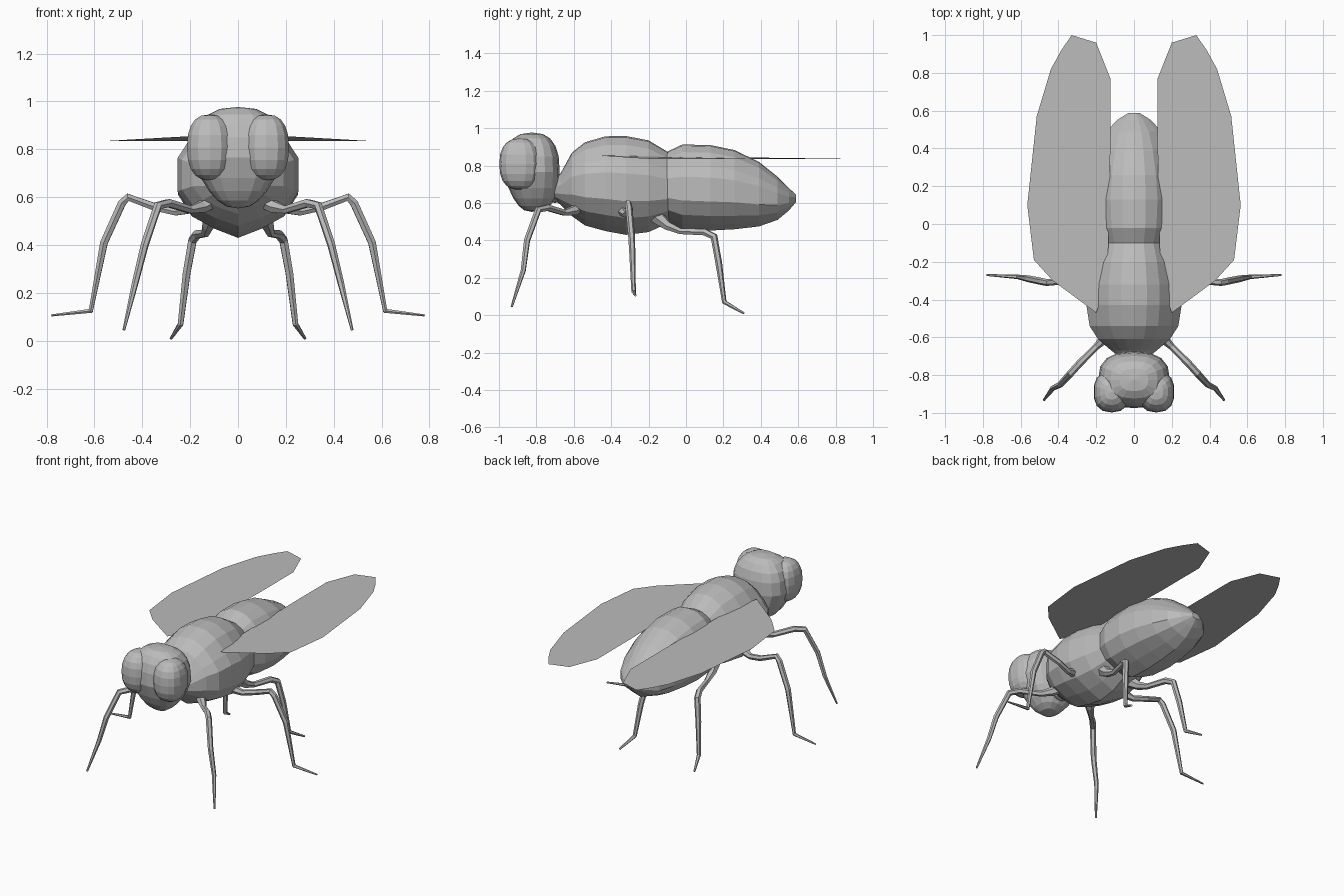
import bpy, bmesh, math
from mathutils import Vector

cube = bpy.data.objects.get("Cube")
if cube:
    bpy.data.objects.remove(cube, do_unlink=True)

grey = bpy.data.materials.new("body grey")
grey.use_nodes = True
GREY = (0.5, 0.5, 0.5, 1)
grey.diffuse_color = GREY
grey.node_tree.nodes["Principled BSDF"].inputs["Base Color"].default_value = GREY


def finish(name, bm):
    bmesh.ops.recalc_face_normals(bm, faces=bm.faces)
    mesh = bpy.data.meshes.new(name)
    bm.to_mesh(mesh)
    bm.free()
    mesh.materials.append(grey)
    obj = bpy.data.objects.new(name, mesh)
    bpy.context.collection.objects.link(obj)
    return obj


# Half cross-section of the body: share of half width, share of height
SECTION = [(0, 1), (.27, .985), (.54, .91), (.83, .75), (1, .62),
           (1, .34), (.77, .17), (.38, .07), (0, 0)]


def body(name, stations):
    """Skin the section over stations of (y, half width, bottom, top)."""
    bm = bmesh.new()
    outline = SECTION + [(-x, t) for x, t in SECTION[-2:0:-1]]
    rings = [[bm.verts.new((x * w, y, lo + t * (hi - lo))) for x, t in outline]
             for y, w, lo, hi in stations]
    n = len(outline)
    for a, b in zip(rings, rings[1:]):
        for i in range(n):
            j = (i + 1) % n
            bm.faces.new((a[i], a[j], b[j], b[i]))
    for ring in (rings[0], rings[-1]):
        bm.faces.new(ring)
    return finish(name, bm)


def ball(name, centre, radii, segments, rings, power=1.0, shape=None):
    """Rounded form; power under 1 makes it boxier."""
    bm = bmesh.new()
    bmesh.ops.create_uvsphere(bm, u_segments=segments, v_segments=rings, radius=1)
    for v in bm.verts:
        p = Vector([math.copysign(abs(c) ** power, c) for c in v.co])
        if shape:
            p = shape(p)
        v.co = Vector(centre) + Vector([c * r for c, r in zip(p, radii)])
    return finish(name, bm)


body("thorax", [
    (-.71, .07, .62, .72), (-.67, .12, .59, .76), (-.61, .19, .53, .87),
    (-.54, .235, .48, .925), (-.43, .252, .45, .957), (-.32, .25, .43, .958),
    (-.20, .225, .445, .935), (-.10, .19, .49, .875), (-.04, .14, .53, .82)])
body("abdomen", [
    (-.16, .15, .54, .82), (-.10, .19, .50, .875), (-.02, .22, .46, .913),
    (.13, .23, .453, .91), (.26, .215, .46, .883), (.39, .185, .475, .82),
    (.49, .145, .51, .74), (.55, .09, .56, .68), (.588, .03, .605, .645)])


# Head narrows towards the mouth and pulls in at the lower front
def jaw(p):
    low = max(0, -p.z)
    p.x *= 1 - .38 * low
    if p.y < 0:
        p.y *= 1 - .35 * low
    return p


ball("head", (0, -.825, .765), (.19, .15, .212), 16, 10, .78, jaw)
ball("neck", (0, -.70, .68), (.08, .07, .08), 8, 6)
for side, s in (("left", 1), ("right", -1)):
    ball(side + "_eye", (s * .118, -.888, .808), (.097, .11, .138), 14, 10, .82)

# Wings: flat blades
WING = [(.14, -.3, .84), (.2, -.47, .855), (.43, -.3, .842), (.53, -.19, .836),
        (.565, .1, .835), (.515, .57, .835), (.44, .82, .835), (.385, .92, .835),
        (.33, 1, .835), (.2, .96, .835), (.125, .77, .835), (.125, .4, .835)]
# Legs: x, y, z, radius from hip to foot
LEGS = {
    "front": [(.09, -.55, .60, .04), (.15, -.60, .56, .028), (.20, -.65, .548, .018),
              (.29, -.74, .575, .019), (.335, -.79, .565, .019), (.39, -.85, .40, .017),
              (.43, -.87, .24, .014), (.477, -.932, .045, .006)],
    "middle": [(.19, -.34, .56, .03), (.26, -.32, .54, .019), (.35, -.30, .56, .018),
               (.46, -.31, .60, .018), (.485, -.305, .575, .019), (.56, -.29, .41, .018),
               (.615, -.28, .125, .012), (.78, -.27, .106, .005)],
    "rear": [(.10, -.17, .54, .045), (.125, -.10, .48, .026), (.135, -.03, .45, .018),
             (.17, .10, .445, .02), (.19, .15, .42, .02), (.215, .175, .28, .018),
             (.24, .205, .07, .013), (.28, .31, .01, .006)]}


def leg(name, points, s):
    curve = bpy.data.curves.new(name, "CURVE")
    curve.dimensions = "3D"
    curve.bevel_depth = 1
    curve.bevel_resolution = 1
    curve.use_fill_caps = True
    spline = curve.splines.new("POLY")
    spline.points.add(len(points) - 1)
    spline.use_smooth = False
    for p, (x, y, z, r) in zip(spline.points, points):
        p.co = (s * x, y, z, 1)
        p.radius = r
    curve.materials.append(grey)
    bpy.context.collection.objects.link(bpy.data.objects.new(name, curve))


for side, s in (("left", 1), ("right", -1)):
    bm = bmesh.new()
    blade = bm.faces.new([bm.verts.new((s * x, y, z)) for x, y, z in WING])
    if s < 0:
        blade.normal_flip()
    wing = finish(side + "_wing", bm)
    if wing.data.polygons[0].normal.z < 0:
        wing.data.flip_normals()
    for place, points in LEGS.items():
        leg(f"{side}_{place}_leg", points, s)
